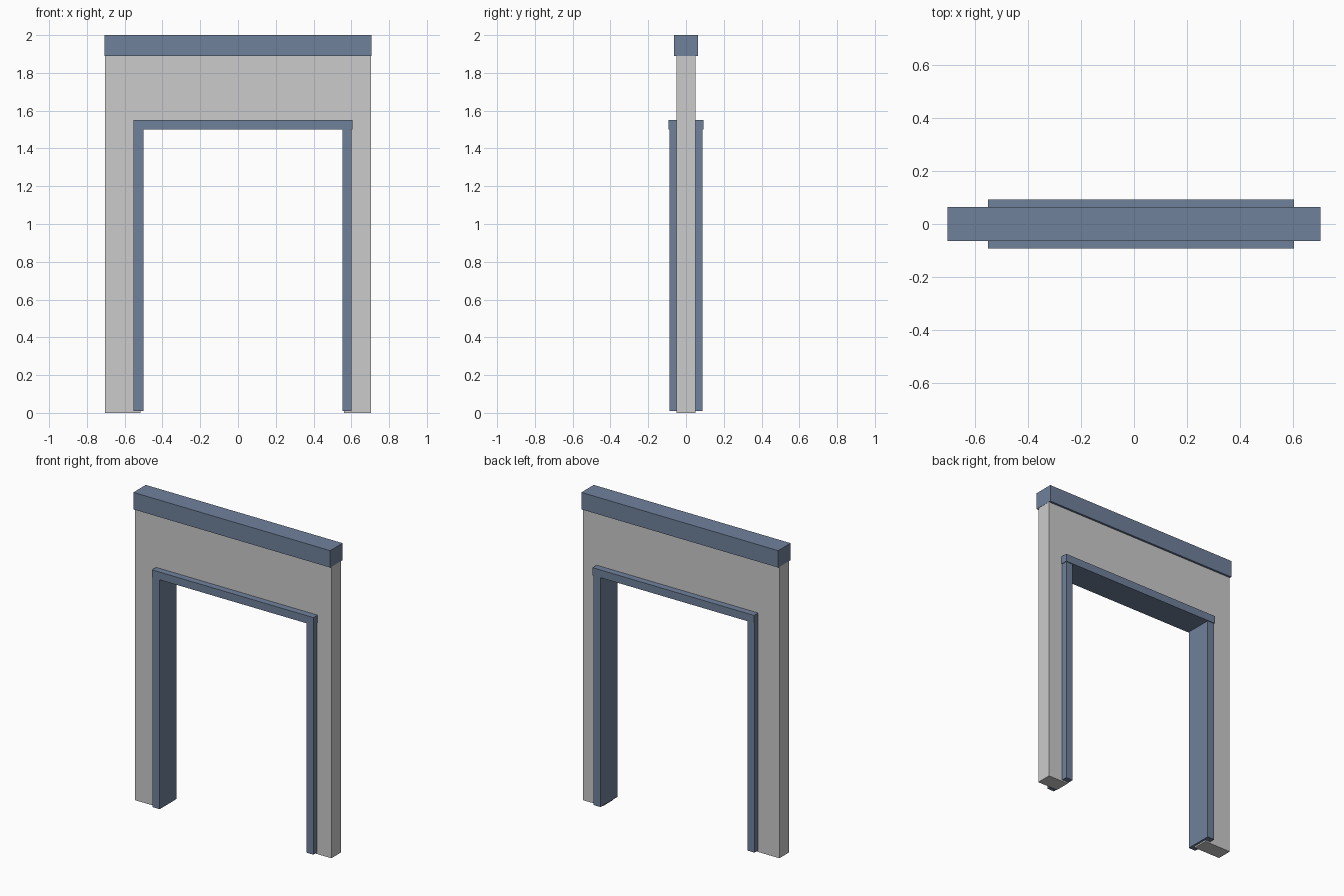
import bpy, bmesh

if "Cube" in bpy.data.objects:
    bpy.data.objects.remove(bpy.data.objects["Cube"])


def material(name, color):
    mat = bpy.data.materials.new(name)
    mat.diffuse_color = color
    mat.use_nodes = True
    mat.node_tree.nodes["Principled BSDF"].inputs["Base Color"].default_value = mat.diffuse_color
    return mat


def extrude_profile(name, points, half_depth, mat=None):
    """Extrude an XZ outline symmetrically along y."""
    bm = bmesh.new()
    face = bm.faces.new([bm.verts.new((x, -half_depth, z)) for x, z in points])
    res = bmesh.ops.extrude_face_region(bm, geom=[face])
    verts = [g for g in res["geom"] if isinstance(g, bmesh.types.BMVert)]
    bmesh.ops.translate(bm, verts=verts, vec=(0, 2 * half_depth, 0))
    bmesh.ops.recalc_face_normals(bm, faces=bm.faces)
    mesh = bpy.data.meshes.new(name)
    bm.to_mesh(mesh)
    bm.free()
    obj = bpy.data.objects.new(name, mesh)
    bpy.context.collection.objects.link(obj)
    if mat:
        mesh.materials.append(mat)
    return obj


def box(name, x0, x1, z0, z1, half_depth, mat):
    return extrude_profile(name, [(x0, z0), (x1, z0), (x1, z1), (x0, z1)],
                           half_depth, mat)


blue = material("trim_blue", (0.16, 0.22, 0.33, 1))

# Wall with an open doorway
extrude_profile("wall", [(-0.705, 0), (-0.515, 0), (-0.515, 1.52), (0.56, 1.52),
                         (0.56, 0), (0.705, 0), (0.705, 1.89), (-0.705, 1.89)], 0.05)

# Beam capping the wall
box("top_beam", -0.706, 0.706, 1.89, 2.0, 0.0635, blue)

# Door frame lining the opening
box("left_jamb", -0.552, -0.501, 0.01, 1.5, 0.0875, blue)
box("right_jamb", 0.552, 0.602, 0.01, 1.5, 0.0875, blue)
box("lintel", -0.553, 0.606, 1.5, 1.55, 0.0925, blue)
